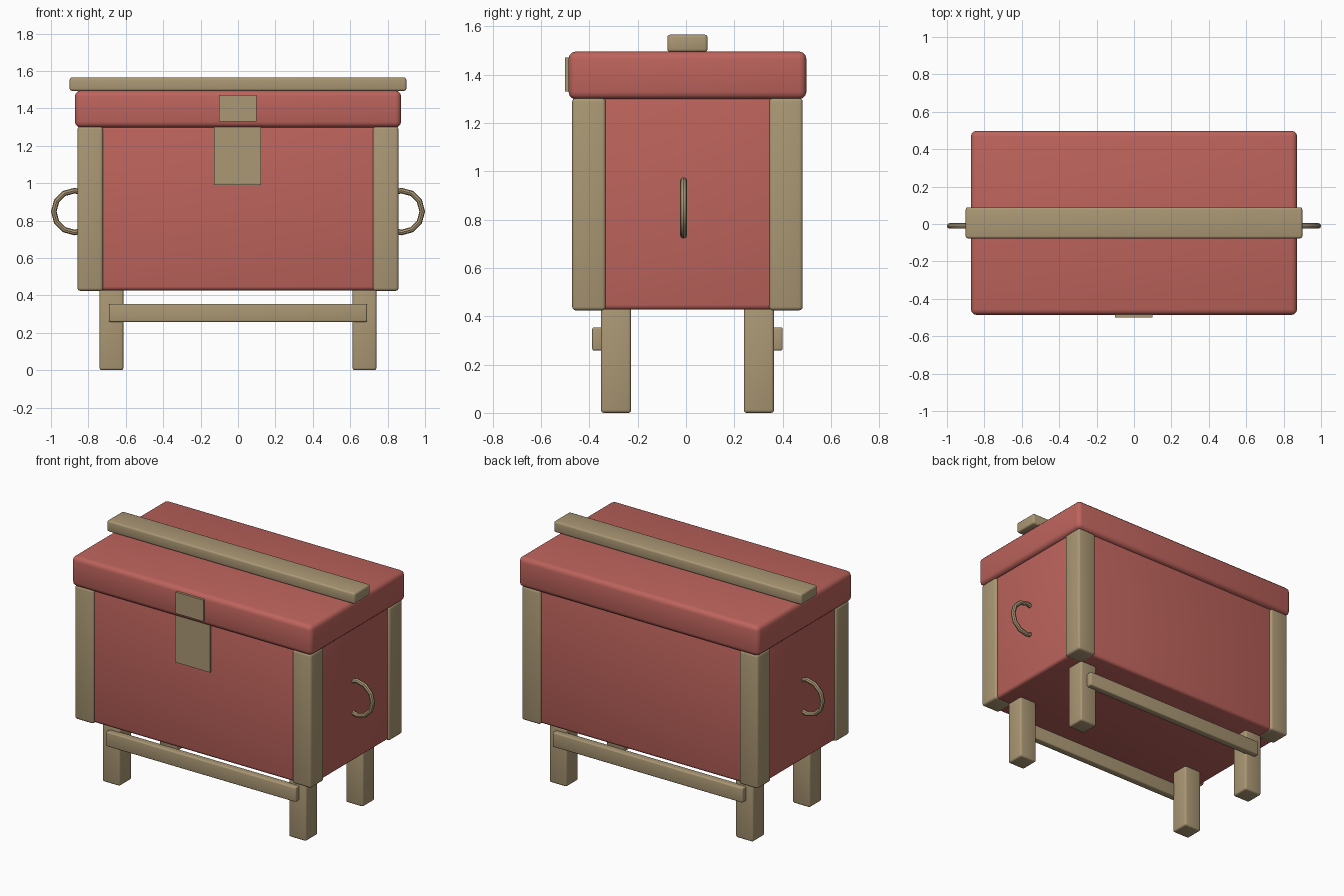
import bpy
import math

if "Cube" in bpy.data.objects:
    bpy.data.objects.remove(bpy.data.objects["Cube"], do_unlink=True)

MID = 0.006  # depth centre of the chest


def make_material(name, rgb):
    mat = bpy.data.materials.new(name)
    mat.use_nodes = True
    mat.diffuse_color = (*rgb, 1)
    mat.node_tree.nodes["Principled BSDF"].inputs["Base Color"].default_value = (*rgb, 1)
    return mat


red = make_material("red paint", (0.51, 0.125, 0.107))
wood = make_material("tan wood", (0.405, 0.312, 0.176))


def smooth(obj):
    bpy.ops.object.select_all(action="DESELECT")
    obj.select_set(True)
    bpy.context.view_layer.objects.active = obj
    bpy.ops.object.shade_smooth_by_angle(angle=math.radians(35))


def box(name, mat, xs, ys, zs, bevel=0.0):
    """Box between the given limits, with rounded edges if bevel is set."""
    spans = (xs, ys, zs)
    bpy.ops.mesh.primitive_cube_add(size=1, location=[(a + b) / 2 for a, b in spans])
    obj = bpy.context.object
    obj.name = name
    obj.scale = [b - a for a, b in spans]
    bpy.ops.object.transform_apply(location=False, rotation=False, scale=True)
    obj.data.materials.append(mat)
    if bevel:
        mod = obj.modifiers.new("rounded edges", "BEVEL")
        mod.width = bevel
        mod.segments = 3
        bpy.ops.object.modifier_apply(modifier=mod.name)
        smooth(obj)
    return obj


def span(side, near, far, mid=0.0):
    """Limits of a part lying on one side of the middle."""
    return sorted((mid + side * near, mid + side * far))


# Chest body, lid and the board along the top
box("body", red, (-0.845, 0.845), (MID - 0.463, MID + 0.463), (0.427, 1.31), 0.02)
box("lid", red, (-0.872, 0.872), (MID - 0.492, MID + 0.492), (1.298, 1.495), 0.03)
box("top_board", wood, (-0.9, 0.9), (MID - 0.083, MID + 0.083), (1.493, 1.565), 0.012)

# Corner posts and legs
for x_name, sx in (("left", 1), ("right", -1)):
    for y_name, sy in (("front", -1), ("back", 1)):
        box(f"{y_name}_{x_name}_post", wood, span(sx, 0.722, 0.858),
            span(sy, 0.338, 0.477, MID), (0.424, 1.302), 0.015)
        box(f"{y_name}_{x_name}_leg", wood, span(sx, 0.613, 0.74),
            span(sy, 0.233, 0.358, MID), (0, 0.435), 0.012)

# Rails across the legs
for y_name, sy in (("front", -1), ("back", 1)):
    box(f"{y_name}_rail", wood, (-0.69, 0.69), span(sy, 0.345, 0.394, MID),
        (0.258, 0.354), 0.008)

# Clasp plates
box("lower_clasp", wood, (-0.128, 0.124), (-0.468, -0.45), (0.99, 1.305))
box("upper_clasp", wood, (-0.102, 0.098), (-0.5, -0.48), (1.33, 1.47))

# Ring handles sunk into the sides
for x_name, sx in (("left", 1), ("right", -1)):
    bpy.ops.mesh.primitive_torus_add(
        major_segments=12, minor_segments=8, major_radius=0.112, minor_radius=0.015,
        location=(sx * 0.873, -0.01, 0.848), rotation=(math.pi / 2, 0, 0))
    ring = bpy.context.object
    ring.name = f"{x_name}_handle"
    ring.data.materials.append(wood)
    smooth(ring)
